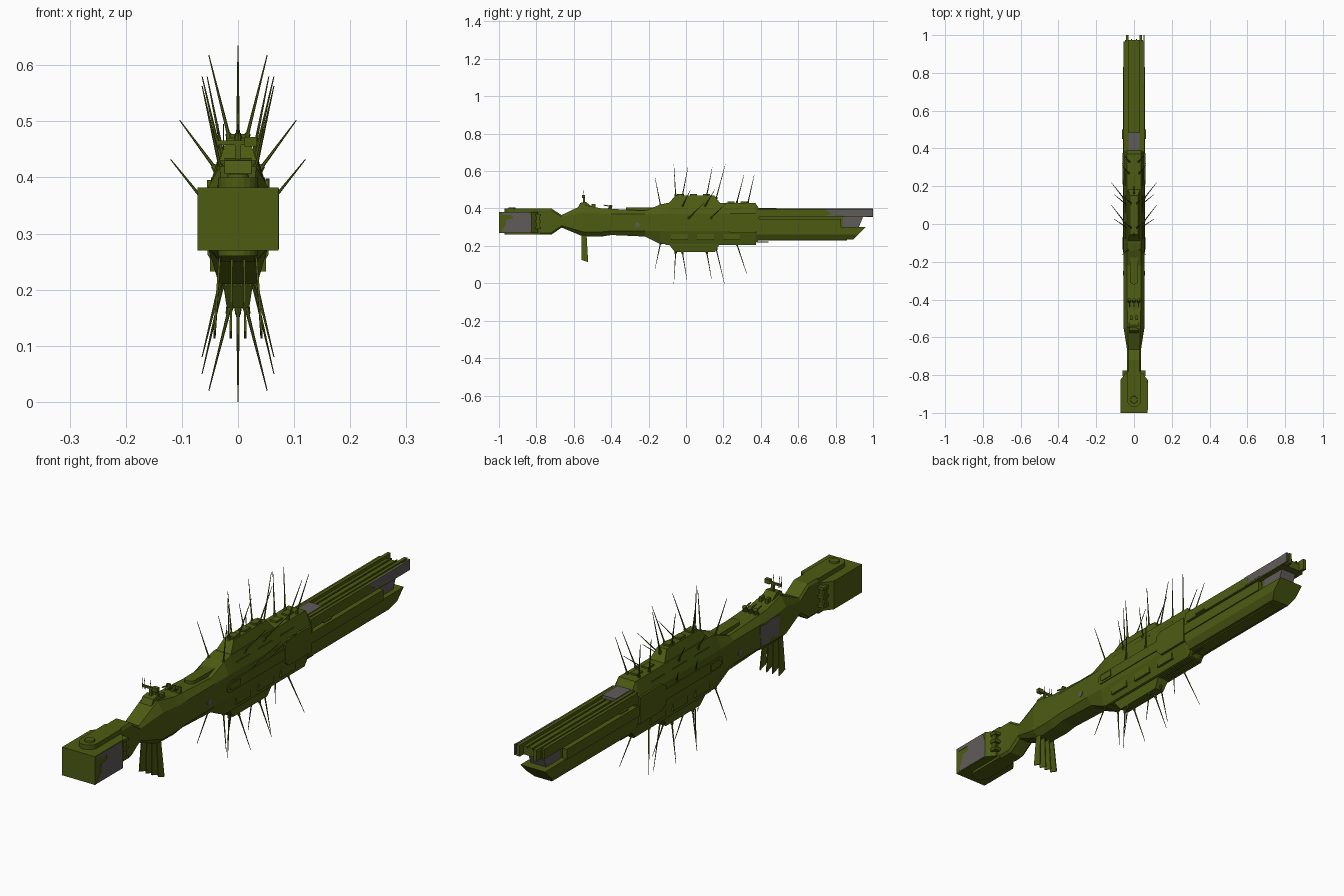
import bpy, bmesh, math
from mathutils import Vector

def material(name, rgb):
    m = bpy.data.materials.new(name)
    m.diffuse_color = (*rgb, 1)
    return m

OLIVE = material("olive_green", (0.075, 0.105, 0.006))
GREY = material("primer_grey", (0.115, 0.105, 0.1))

def finish(name, bm, mat):
    bmesh.ops.recalc_face_normals(bm, faces=bm.faces)
    me = bpy.data.meshes.new(name)
    bm.to_mesh(me)
    bm.free()
    me.materials.append(mat)
    ob = bpy.data.objects.new(name, me)
    bpy.context.collection.objects.link(ob)
    return ob

def loft(name, rings, mat=OLIVE):
    """Skin a list of equal-length 3D rings and cap both ends."""
    bm = bmesh.new()
    vs = [[bm.verts.new(p) for p in r] for r in rings]
    n = len(vs[0])
    for a, b in zip(vs, vs[1:]):
        for i in range(n):
            bm.faces.new((a[i], a[(i + 1) % n], b[(i + 1) % n], b[i]))
    bm.faces.new(vs[0])
    bm.faces.new(vs[-1])
    return finish(name, bm, mat)

def prism(name, pts, axis, a, b, mat=OLIVE):
    """Extrude a 2D outline along x (y,z points), y (x,z) or z (x,y)."""
    place = {"x": lambda p, t: (t, p[0], p[1]),
             "y": lambda p, t: (p[0], t, p[1]),
             "z": lambda p, t: (p[0], p[1], t)}[axis]
    return loft(name, [[place(p, t) for p in pts] for t in (a, b)], mat)

def box(name, x0, x1, y0, y1, z0, z1, mat=OLIVE):
    return prism(name, [(x0, y0), (x1, y0), (x1, y1), (x0, y1)], "z", z0, z1, mat)

def rod(name, p, q, r0, r1, sides=6, mat=OLIVE):
    p, q = Vector(p), Vector(q)
    rot = (q - p).to_track_quat("Z", "Y")
    ring = lambda c, r: [c + rot @ Vector((r * math.cos(i * math.tau / sides),
                         r * math.sin(i * math.tau / sides), 0)) for i in range(sides)]
    return loft(name, [ring(p, r0), ring(q, r1)], mat)

def round_end(u0, u1, v, r, n=10):
    """Outline running u0..u1 with a rounded start, half height r about v."""
    arc = [(u0 + r - r * math.sin(i * math.pi / n), v + r * math.cos(i * math.pi / n))
           for i in range(n + 1)]
    return arc + [(u1, v - r), (u1, v + r)]

def flip(pts):
    return [(v, u) for u, v in pts]

SIDES = (("right", 1), ("left", -1))

# main hull: octagonal sections (y, half width, flat half width, z levels)
hull = [(-.82, .036, .03, .26, .27, .39, .40), (-.72, .036, .03, .26, .27, .39, .40),
        (-.665, .037, .03, .298, .308, .355, .365), (-.55, .055, .032, .25, .275, .38, .42),
        (-.45, .055, .036, .25, .275, .37, .40), (-.40, .055, .037, .258, .28, .37, .398),
        (-.22, .055, .037, .25, .28, .37, .388), (-.14, .055, .037, .21, .28, .37, .42),
        (-.10, .055, .037, .21, .28, .37, .43), (.37, .055, .037, .21, .28, .37, .43),
        (.39, .053, .037, .235, .28, .37, .40)]
loft("main_hull", [[(t, y, z3), (w, y, z2), (w, y, z1), (t * .92, y, z0),
                    (-t * .92, y, z0), (-w, y, z1), (-w, y, z2), (-t, y, z3)]
                   for y, w, t, z0, z1, z2, z3 in hull])

# bow block and its rounded deck ridges
prism("bow_block", [(-.072, -1), (.072, -1), (.072, -.825), (.045, -.79),
                    (-.045, -.79), (-.072, -.825)], "z", .27, .382)
prism("bow_top_ridge", flip(round_end(-.97, -.78, 0, .036)), "z", .375, .40)
prism("bow_bottom_ridge", flip(round_end(-.97, -.78, 0, .036)), "z", .26, .28)
rod("bow_hatch", (0, -.93, .39), (0, -.93, .406), .022, .018, 16)
for s, k in SIDES:
    for i, z in enumerate((.295, .33, .365)):
        box(f"bow_{s}_rung_{i}", k * .035, k * .062, -.805, -.775, z - .006, z + .006)
    box(f"bow_{s}_rail", k * .05, k * .058, -.80, -.782, .29, .37)

# raised decks, top and bottom
def deck(name, prof, w0, w1, zb, zt):
    width = lambda z: w0 + (w1 - w0) * (z - zb) / (zt - zb)
    return loft(name, [[(k * width(z), y, z) for y, z in prof] for k in (-1, 1)])

deck("upper_deck", [(-.10, .42), (-.055, .47), (.15, .47), (.19, .42)], .036, .02, .42, .47)
deck("lower_deck", [(-.10, .22), (-.06, .167), (.155, .167), (.185, .22)], .028, .02, .22, .167)
prism("forward_spine", flip(round_end(-.32, -.1, 0, .022)), "z", .375, .405)
for i, (y, z) in enumerate(((-.03, .468), (.04, .468), (.11, .468), (.24, .428), (.31, .428))):
    box(f"deck_house_{i}", -.014, .014, y - .018, y + .018, z - .01, z + .009)
for s, k in SIDES:
    for i in range(4):
        box(f"keel_{s}_strip_{i}", k * (.004 + .008 * i), k * (.008 + .008 * i),
            -.11, .375, .206, .23)

# flank sponsons, armour blocks and step plates
for s, k in SIDES:
    prism(f"{s}_sponson", round_end(-.15, .83, .322, .021), "x", k * .04, k * .0585)
    prism(f"{s}_sponson_cap", round_end(-.135, -.07, .322, .013), "x", k * .05, k * .062)
    prism(f"{s}_armour", [(.21, .29), (.235, .27), (.375, .27), (.375, .375), (.235, .375),
                          (.21, .36)], "x", k * .04, k * .061)
    for i, y in enumerate((-.08, .06, .20)):
        box(f"{s}_lower_step_{i}", k * .03, k * .05, y, y + .09, .232, .27)
        box(f"{s}_upper_step_{i}", k * .03, k * .048, y, y + .09, .37, .40)
    rod(f"{s}_port", (k * .05, -.26, .312), (k * .0575, -.26, .312), .012, .012, 14, GREY)
    box(f"{s}_flank_fin", k * .055, k * .063, .45, .50, .355, .361)
    rod(f"{s}_keel_gun", (k * .02, .38, .222), (k * .02, .44, .222), .003, .003)

# stern: forked upper beam, recessed core, raked lower beam
box("stern_upper_beam", -.047, .047, .38, .975, .355, .388)
for s, k in SIDES:
    box(f"stern_{s}_outer_rail", k * .042, k * .055, .38, .965, .355, .395)
    box(f"stern_{s}_inner_rail", k * .03, k * .043, .38, 1.0, .355, .40)
    box(f"stern_{s}_deck_rib", k * .01, k * .015, .48, .98, .385, .392)
prism("stern_core", [(.38, .29), (.92, .29), (.945, .36), (.38, .36)], "x", -.032, .032)
prism("stern_core_end", [(.84, .302), (.925, .302), (.946, .354), (.84, .354)],
      "x", -.034, .034, GREY)
low = [(.038, .235), (.054, .262), (.054, .302), (-.054, .302), (-.054, .262), (-.038, .235)]
loft("stern_lower_beam", [[(x, .38, z) for x, z in low],
                          [(x, .895 + (z - .235), z) for x, z in low]])
prism("stern_keel_plate", [(-.025, .38), (.025, .38), (.025, .86), (-.025, .86)], "z", .23, .24)

# grey patches as thin plates
box("stern_deck_patch", -.03, .03, .385, .485, .39, .403, GREY)
prism("stern_side_patch", [(.74, .36), (.78, .372), (.74, .396), (.965, .396), (1.0, .398),
                           (1.0, .356), (.86, .356), (.84, .362)], "x", .049, .056, GREY)
prism("bow_side_patch", [(-.985, .28), (-.97, .272), (-.825, .272), (-.825, .345), (-.84, .38),
                         (-.985, .38), (-.985, .365), (-.93, .365), (-.925, .345),
                         (-.96, .34), (-.965, .31)], "x", .069, .0735, GREY)
prism("left_hull_patch", [(-.50, .285), (-.46, .30), (-.44, .28), (-.39, .285), (-.385, .365),
                          (-.43, .36), (-.45, .37), (-.51, .365)], "x", -.05, -.0565, GREY)

# command tower, radar and antennae
prism("command_tower", [(-.58, .40), (-.565, .43), (-.535, .435), (-.49, .40)], "x", -.024, .024)
box("tower_mast", -.005, .005, -.55, -.54, .42, .466)
box("tower_crossbar", -.038, .034, -.549, -.541, .458, .466)
box("radar_panel", .012, .034, -.556, -.54, .455, .472)
for i, x in enumerate((-.036, -.026, .0)):
    rod(f"tower_antenna_{i}", (x, -.545, .45), (x, -.55, .495), .0015, .001, 5, GREY)
for s, k in SIDES:
    box(f"tower_{s}_sensor", k * .008, k * .02, -.505, -.485, .40, .425)
for i, x in enumerate((-.024, 0, .024)):
    rod(f"turret_{i}", (x, -.41, .39), (x, -.40, .418), .011, .008, 10)
    rod(f"turret_{i}_barrel", (x, -.405, .412), (x, -.44, .418), .003, .003)

# ventral fins
for i, (a, b) in enumerate(((-.032, -.042), (-.011, -.013), (.011, .013), (.032, .042))):
    loft(f"ventral_fin_{i}", [
        [(a - .002, -.558, .265), (a + .002, -.558, .265), (a + .002, -.532, .265),
         (a - .002, -.532, .265)],
        [(b - .002, -.56, .125), (b + .002, -.56, .125), (b + .002, -.523, .113),
         (b - .002, -.523, .113)]])

# spines: base and tip points, mirrored across x where off-centre
spines = [((.03, -.135, .41), (.064, -.165, .563)), ((0, -.055, .465), (0, -.065, .635)),
          ((.014, -.02, .465), (.052, .01, .618)), ((.014, .11, .465), (.052, .14, .618)),
          ((0, .16, .45), (0, .21, .635)), ((.028, .27, .425), (.064, .31, .58)),
          ((.024, .33, .425), (.055, .365, .58)),
          ((.036, -.02, .41), (.104, .025, .502)), ((.036, .10, .41), (.104, .155, .502)),
          ((.05, .01, .345), (.12, .10, .432)), ((.05, .13, .345), (.12, .22, .432)),
          ((.03, -.135, .22), (.064, -.165, .08)), ((0, -.055, .17), (0, -.065, 0)),
          ((.014, -.02, .17), (.052, .005, .02)), ((.014, .11, .17), (.052, .137, .02)),
          ((0, .16, .19), (0, .205, 0)), ((.026, .27, .215), (.064, .325, .05))]
for i, (p, q) in enumerate(spines):
    for s, k in (SIDES if q[0] else SIDES[:1]):
        b, t = Vector((k * p[0], *p[1:])), Vector((k * q[0], *q[1:]))
        rod(f"spine_{s}_{i}", b, t, .0034, .0009)
        rod(f"spine_{s}_{i}_socket", b, b + (t - b).normalized() * .014, .007, .005, 8)
